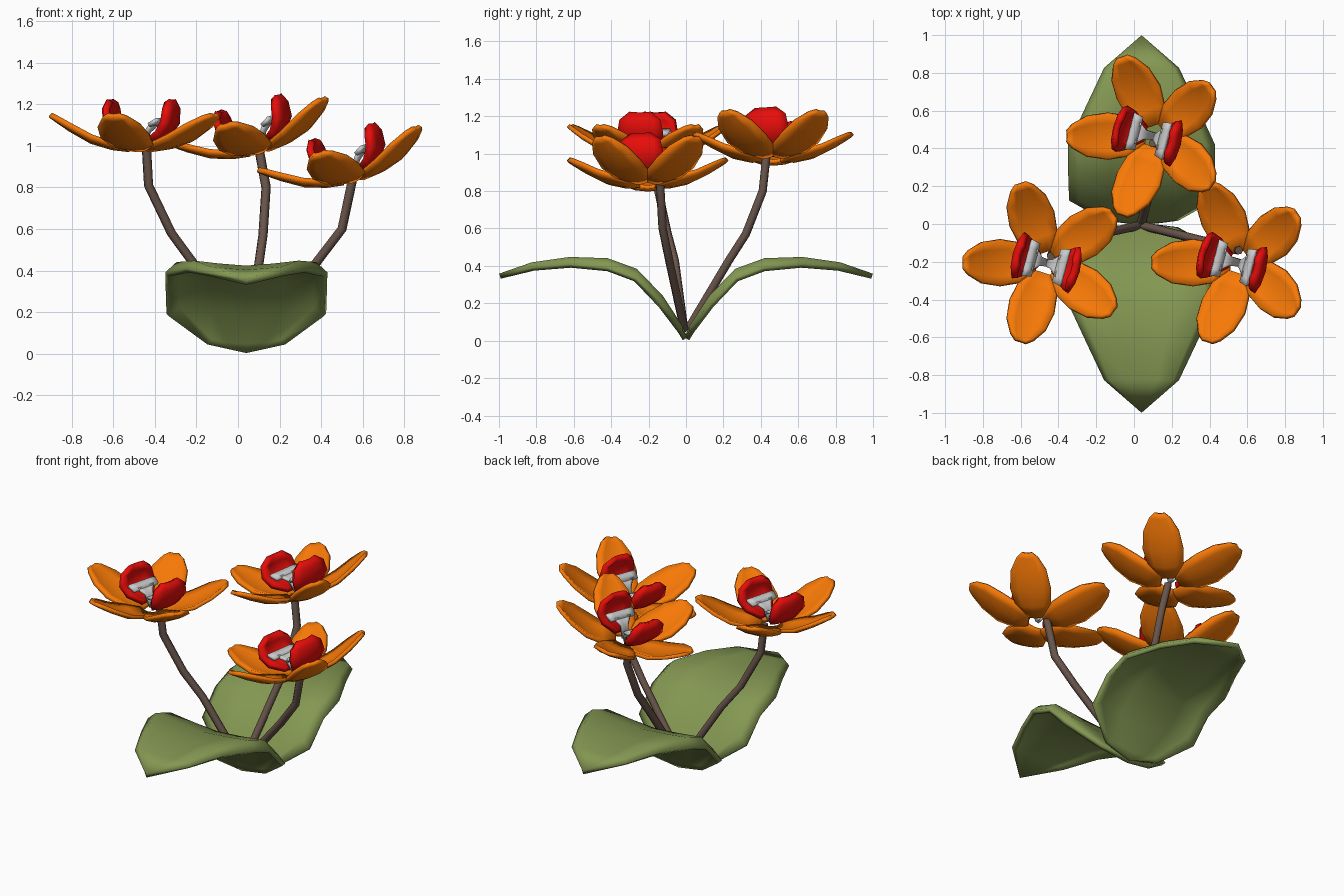
import bpy, bmesh, math
from mathutils import Matrix

if "Cube" in bpy.data.objects:
    bpy.data.objects.remove(bpy.data.objects["Cube"])


def material(name, rgb):
    m = bpy.data.materials.new(name)
    m.diffuse_color = (*rgb, 1)
    m.use_nodes = True
    m.node_tree.nodes["Principled BSDF"].inputs["Base Color"].default_value = m.diffuse_color
    return m


GREEN = material("leaf_green", (0.23, 0.31, 0.085))
BROWN = material("stem_brown", (0.14, 0.09, 0.07))
ORANGE = material("petal_orange", (0.93, 0.19, 0.002))
RED = material("inner_red", (0.8, 0.004, 0.003))


def sheet(name, rows, profile, lift, thick, mat, matrix):
    """Petal or leaf along +x: rows are (x, z, half width), profile is (u, lift factor)."""
    bm = bmesh.new()
    wmax = max(r[2] for r in rows)
    grid = []
    for x, z, w in rows:
        k = w / wmax
        grid.append([bm.verts.new((x + lift[0] * f * k, u * w, z + lift[1] * f * k))
                     for u, f in profile])
    for a, b in zip(grid, grid[1:]):
        for i in range(len(a) - 1):
            bm.faces.new((a[i], b[i], b[i + 1], a[i + 1]))
    bmesh.ops.remove_doubles(bm, verts=bm.verts[:], dist=1e-4)
    bmesh.ops.recalc_face_normals(bm, faces=bm.faces[:])
    for f in bm.faces:
        f.smooth = True
    bm.transform(matrix)
    me = bpy.data.meshes.new(name)
    bm.to_mesh(me)
    bm.free()
    ob = bpy.data.objects.new(name, me)
    bpy.context.collection.objects.link(ob)
    if mat:
        me.materials.append(mat)
    s = ob.modifiers.new("thickness", "SOLIDIFY")
    s.thickness = thick
    s.offset = 0
    return ob


def turn(deg):
    return Matrix.Rotation(math.radians(deg), 4, 'Z')


# Two broad leaves with turned-down rims
leaf_rows = [(0.005, 0.01, 0), (0.03, 0.055, 0.19), (0.135, 0.2, 0.378), (0.27, 0.34, 0.38),
             (0.42, 0.395, 0.38), (0.62, 0.41, 0.285), (0.82, 0.39, 0.19), (0.995, 0.345, 0)]
leaf_profile = [(-1, -0.4), (-0.87, 1), (-0.45, 0.4), (0, 0), (0.45, 0.4), (0.87, 1), (1, -0.4)]
for name, ang in (("front_leaf", -90), ("back_leaf", 90)):
    sheet(name, leaf_rows, leaf_profile, (0, 0.033), 0.028, GREEN,
          Matrix.Translation((0.04, 0, 0)) @ turn(ang))


# Bent stems
def stem(name, pts):
    cu = bpy.data.curves.new(name, 'CURVE')
    cu.dimensions = '3D'
    cu.bevel_depth = 0.023
    cu.bevel_resolution = 1
    cu.use_fill_caps = True
    sp = cu.splines.new('POLY')
    sp.points.add(len(pts) - 1)
    for p, co in zip(sp.points, pts):
        p.co = (*co, 1)
    cu.materials.append(BROWN)
    bpy.context.collection.objects.link(bpy.data.objects.new(name, cu))


stem("left_stem", [(0.02, -0.01, 0.06), (-0.21, -0.06, 0.43), (-0.32, -0.1, 0.58),
                   (-0.43, -0.15, 0.81), (-0.44, -0.17, 0.99)])
stem("right_stem", [(0.05, -0.01, 0.06), (0.37, -0.09, 0.43), (0.5, -0.125, 0.6),
                    (0.555, -0.14, 0.86)])
stem("back_stem", [(0.04, 0.01, 0.06), (0.1, 0.23, 0.43), (0.12, 0.32, 0.57),
                   (0.135, 0.41, 0.8), (0.1, 0.43, 0.99)])

# Flowers: five outer petals, two upright inner petals, two stamens
petal_rows = [(0.055, 0.0, 0.045), (0.14, 0.01, 0.105), (0.24, 0.04, 0.122),
              (0.34, 0.097, 0.106), (0.41, 0.145, 0.062), (0.437, 0.165, 0.028)]
inner_rows = [(0.05, 0.04, 0.04), (0.125, 0.075, 0.1), (0.165, 0.13, 0.122),
              (0.168, 0.195, 0.108), (0.152, 0.235, 0.055)]
stem_rows = [(0.0, 0.02, 0.02), (0.035, 0.09, 0.025), (0.07, 0.125, 0.06)]
bar_rows = [(0.06, 0.12, 0.09), (0.105, 0.145, 0.1)]
cup = [(-1, 1), (-0.6, 0.3), (0, 0), (0.6, 0.3), (1, 1)]


def flower(name, loc, tilt):
    base = Matrix.Translation(loc) @ Matrix.Rotation(math.radians(tilt), 4, 'Y')
    for i in range(5):
        sheet(f"{name}_petal_{i}", petal_rows, cup, (0, 0.025), 0.022, ORANGE,
              base @ turn(36 + 72 * i))
    for i, ang in enumerate((-15, 165)):
        sheet(f"{name}_inner_petal_{i}", inner_rows, cup, (-0.025, 0.005), 0.032, RED,
              base @ turn(ang))
        sheet(f"{name}_stamen_{i}", stem_rows, cup, (0, 0.005), 0.02, None,
              base @ turn(ang))
        sheet(f"{name}_stamen_bar_{i}", bar_rows, cup, (0, 0.0), 0.02, None,
              base @ turn(ang))


flower("left_flower", (-0.465, -0.205, 0.98), 0)
flower("right_flower", (0.562, -0.205, 0.835), -15)
flower("back_flower", (0.112, 0.465, 0.973), -15)
